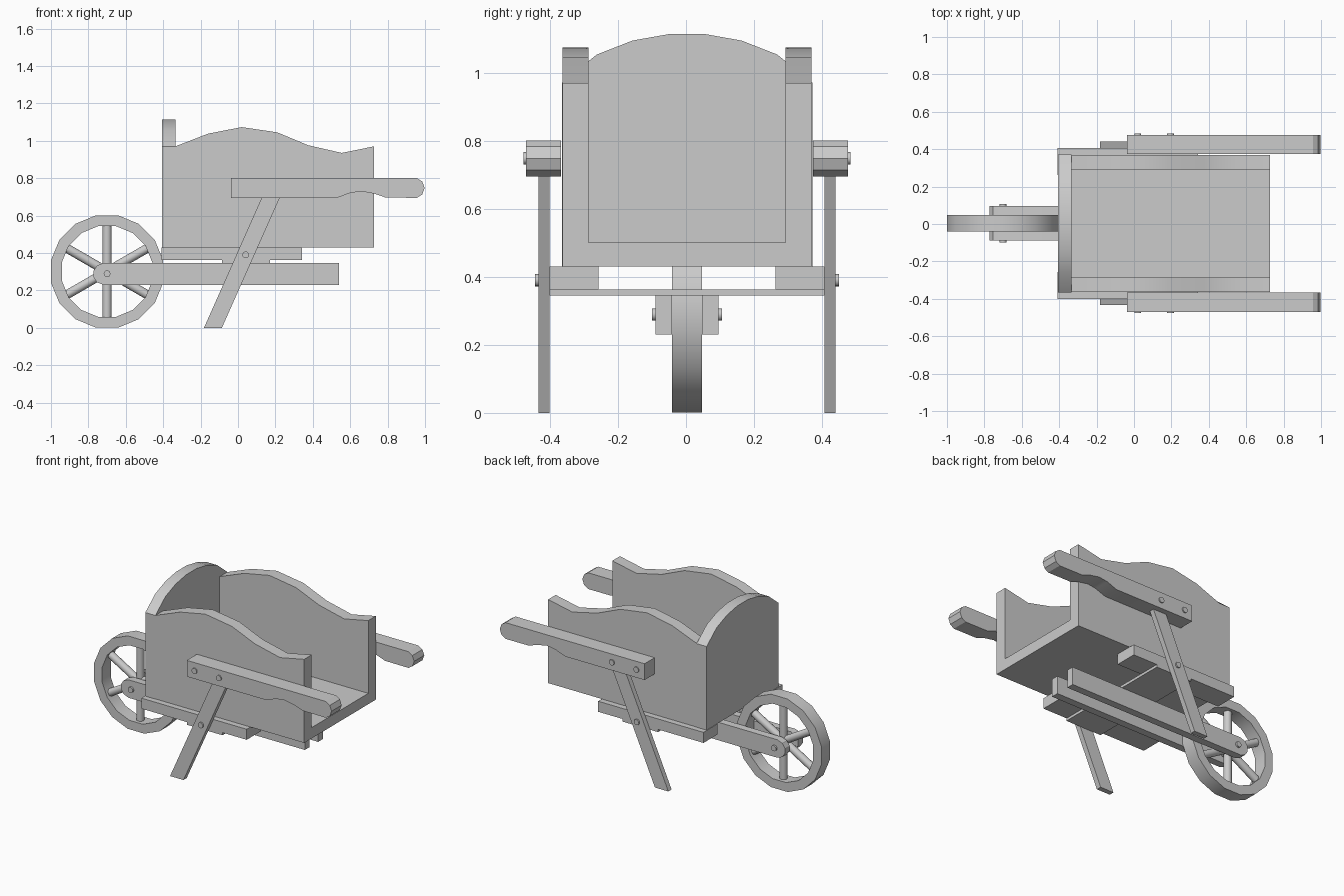
import bpy
import bmesh
import math
from mathutils import Matrix, Vector

if "Cube" in bpy.data.objects:
    bpy.data.objects.remove(bpy.data.objects["Cube"], do_unlink=True)

MID = 0.003  # y of the plane of symmetry

grey = bpy.data.materials.new("plain grey")
grey.use_nodes = True
colour = (0.6, 0.6, 0.6, 1)
grey.diffuse_color = colour
grey.node_tree.nodes["Principled BSDF"].inputs["Base Color"].default_value = colour


def finish(name, bm):
    bmesh.ops.recalc_face_normals(bm, faces=bm.faces)
    mesh = bpy.data.meshes.new(name)
    bm.to_mesh(mesh)
    bm.free()
    mesh.materials.append(grey)
    obj = bpy.data.objects.new(name, mesh)
    bpy.context.collection.objects.link(obj)
    bpy.ops.object.select_all(action='DESELECT')
    obj.select_set(True)
    bpy.context.view_layer.objects.active = obj
    bpy.ops.object.shade_smooth_by_angle(angle=math.radians(30))
    return obj


def extrude(name, points, direction):
    """Prism from a closed outline of 3D points."""
    bm = bmesh.new()
    face = bm.faces.new([bm.verts.new(p) for p in points])
    new = bmesh.ops.extrude_face_region(bm, geom=[face])["geom"]
    bmesh.ops.translate(bm, vec=direction,
                        verts=[v for v in new if isinstance(v, bmesh.types.BMVert)])
    return finish(name, bm)


def board(name, outline, y0, y1):
    """Plank cut to an (x, z) outline, spanning y0 to y1."""
    return extrude(name, [(x, MID + y0, z) for x, z in outline], (0, y1 - y0, 0))


def rod(name, centre, axis, length, radius, sides=16):
    bm = bmesh.new()
    turn = Vector(axis).to_track_quat('Z', 'Y').to_matrix().to_4x4()
    bmesh.ops.create_cone(bm, cap_ends=True, segments=sides, radius1=radius,
                          radius2=radius, depth=length,
                          matrix=Matrix.Translation(centre) @ turn)
    return finish(name, bm)


def rect(x0, x1, z0, z1):
    return [(x0, z0), (x1, z0), (x1, z1), (x0, z1)]


# Tray: floor, arched end panel and wavy side panels
board("tray_floor", rect(-0.335, 0.727, 0.43, 0.5), -0.289, 0.289)

arch = [(0.053, 1.113), (0.16, 1.094), (0.265, 1.053), (0.368, 0.97)]
arch_outline = [(-0.368, 0.43)] + [(-y, z) for y, z in reversed(arch)] + arch + [(0.368, 0.43)]
extrude("end_panel", [(-0.407, MID + y, z) for y, z in arch_outline], (0.072, 0, 0))

side_outline = [(-0.335, 0.43), (-0.335, 0.97), (-0.16, 1.038), (0.02, 1.073),
                (0.21, 1.045), (0.375, 0.976), (0.555, 0.935), (0.727, 0.97),
                (0.727, 0.43)]

handle_outline = [(-0.037, 0.695), (-0.037, 0.8), (0.957, 0.8), (0.985, 0.782),
                  (0.998, 0.748), (0.985, 0.713), (0.957, 0.695), (0.79, 0.696),
                  (0.73, 0.717), (0.66, 0.73), (0.6, 0.721), (0.53, 0.695)]

leg_outline = [(-0.182, 0), (-0.086, 0), (0.225, 0.7), (0.129, 0.7)]

rail_outline = [(0.54, 0.23), (0.54, 0.346), (-0.72, 0.346), (-0.755, 0.332),
                (-0.773, 0.305), (-0.773, 0.271), (-0.755, 0.244), (-0.72, 0.23)]

# Mirrored parts
for side, s in (("left", 1), ("right", -1)):
    board(side + "_side_panel", side_outline, s * 0.289, s * 0.366)
    board(side + "_handle", handle_outline, s * 0.37, s * 0.473)
    board(side + "_leg", leg_outline, s * 0.404, s * 0.437)
    board(side + "_bearer", rect(-0.41, 0.343, 0.362, 0.43), s * 0.26, s * 0.404)
    board(side + "_wheel_rail", rail_outline, s * 0.044, s * 0.092)
    for label, x, z, y in (("handle_end", 0.02, 0.748, 0.48),
                           ("handle_leg", 0.195, 0.748, 0.48),
                           ("leg", 0.041, 0.39, 0.446)):
        rod(f"{side}_{label}_bolt", (x, MID + s * (y - 0.03), z), (0, 1, 0), 0.06, 0.018)

# Cross board under the tray
board("cross_board", rect(-0.085, 0.17, 0.345, 0.363), -0.404, 0.404)

# Wheel rim, spokes and axle
HUB = Vector((-0.7, MID, 0.301))
N = 16
bm = bmesh.new()
loops = []
for radius, y in ((0.306, -0.044), (0.306, 0.044), (0.247, 0.044), (0.247, -0.044)):
    angles = [(i + 0.5) * math.tau / N for i in range(N)]
    loops.append([bm.verts.new(HUB + Vector((radius * math.cos(a), y, radius * math.sin(a))))
                  for a in angles])
for a, b in zip(loops, loops[1:] + loops[:1]):
    for i in range(N):
        j = (i + 1) % N
        bm.faces.new((a[i], a[j], b[j], b[i]))
finish("wheel_rim", bm)

for k in range(3):
    a = math.radians(30 + 60 * k)
    rod(f"spoke_{k + 1}", HUB, (math.cos(a), 0, math.sin(a)), 0.5, 0.024)
rod("axle", (-0.7, MID, 0.289), (0, 1, 0), 0.206, 0.018)
